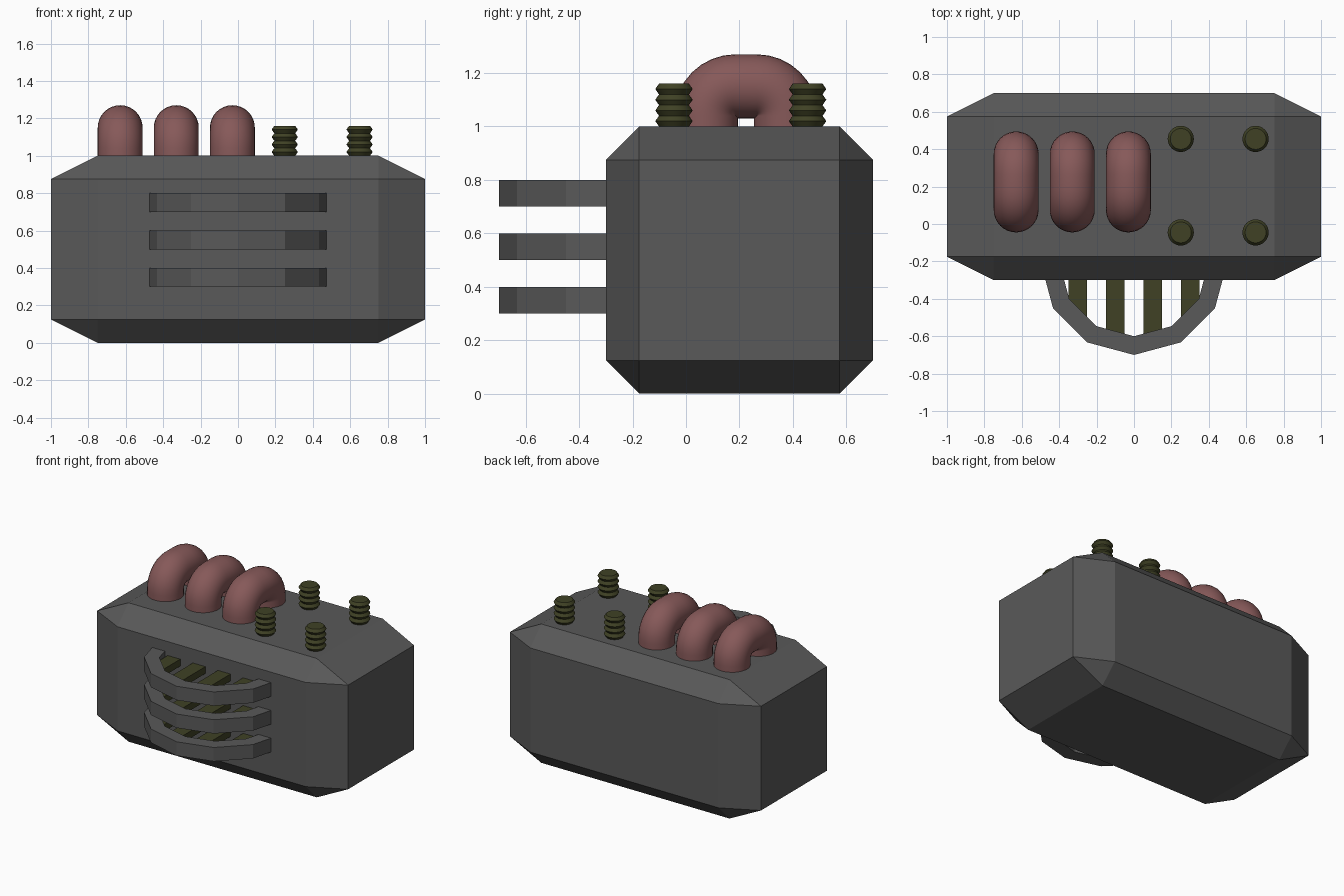
import bpy, bmesh
from math import pi, sin, cos

if "Cube" in bpy.data.objects:
    bpy.data.objects.remove(bpy.data.objects["Cube"])


def material(name, r, g, b):
    m = bpy.data.materials.new(name)
    m.diffuse_color = (r, g, b, 1)
    m.use_nodes = True
    m.node_tree.nodes["Principled BSDF"].inputs["Base Color"].default_value = m.diffuse_color
    return m


GREY = material("dark_grey", 0.1, 0.1, 0.1)
RED = material("dull_red", 0.24, 0.1, 0.1)
OLIVE = material("dark_olive", 0.05, 0.053, 0.018)


def add(name, bm, mat, smooth=False):
    bmesh.ops.recalc_face_normals(bm, faces=bm.faces)
    me = bpy.data.meshes.new(name)
    bm.to_mesh(me)
    bm.free()
    me.materials.append(mat)
    ob = bpy.data.objects.new(name, me)
    bpy.context.collection.objects.link(ob)
    if smooth:
        bpy.context.view_layer.objects.active = ob
        ob.select_set(True)
        bpy.ops.object.shade_smooth_by_angle(angle=pi / 6)
        ob.select_set(False)
    return ob


def loft(bm, rings):
    """Skin a list of closed point rings and cap both ends."""
    vs = [[bm.verts.new(p) for p in ring] for ring in rings]
    n = len(vs[0])
    for a, b in zip(vs, vs[1:]):
        for i in range(n):
            j = (i + 1) % n
            bm.faces.new((a[i], a[j], b[j], b[i]))
    bm.faces.new(vs[0])
    bm.faces.new(vs[-1])


def place(ob, x, y, z):
    ob.location = (x, y, z)


# Body: chamfered cube stretched along x
bm = bmesh.new()
bmesh.ops.create_cube(bm, size=1)
bmesh.ops.bevel(bm, geom=bm.edges[:], offset=0.125, segments=1,
                affect='EDGES', profile=0.5)
bmesh.ops.scale(bm, vec=(2, 1, 1), verts=bm.verts)
place(add("body", bm, GREY), 0, 0.2, 0.5)

# Pipes: rounded arches over the left of the top face
R, HALF, TUBE, SIDES = 0.11, 0.15, 0.12, 32
quarter = [(HALF - R + R * cos(k * pi / 16), 0.04 + R * sin(k * pi / 16), k * pi / 16)
           for k in range(9)]
path = [(HALF, -0.03, 0)] + quarter
path += [(-y, z, pi - a) for y, z, a in reversed(path)]
for i in range(3):
    bm = bmesh.new()
    rings = []
    for y, z, a in path:
        ring = []
        for s in range(SIDES):
            t = 2 * pi * s / SIDES
            d = TUBE * cos(t)
            ring.append((TUBE * sin(t), y + d * cos(a), z + d * sin(a)))
        rings.append(ring)
    loft(bm, rings)
    place(add(f"pipe_{i + 1}", bm, RED, True), -0.63 + 0.3 * i, 0.225, 1)

# Ribbed studs: stacked ridges
for x in (0.25, 0.65):
    for y in (-0.045, 0.455):
        bm = bmesh.new()
        loft(bm, [[((0.07 if k % 2 else 0.056) * cos(2 * pi * s / 32),
                    (0.07 if k % 2 else 0.056) * sin(2 * pi * s / 32), 0.02 * k)
                   for s in range(32)] for k in range(9)])
        place(add("ribbed_stud", bm, OLIVE, True), x, y, 1)

# Front shelves: half of a twelve-sided band, with four slats inside each
for z in (0.35, 0.55, 0.75):
    bm = bmesh.new()
    loft(bm, [[(r * cos(pi + k * pi / 6), r * sin(pi + k * pi / 6), h)
               for r, h in ((0.5, -0.05), (0.5, 0.05), (0.4, 0.05), (0.4, -0.05))]
              for k in range(7)])
    place(add("shelf_band", bm, GREY), 0, -0.2, z)
    for x, front in ((-0.3, -0.51), (-0.1, -0.62), (0.1, -0.62), (0.3, -0.51)):
        bm = bmesh.new()
        bmesh.ops.create_cube(bm, size=1)
        bmesh.ops.scale(bm, vec=(0.1, -0.25 - front, 0.05), verts=bm.verts)
        place(add("shelf_slat", bm, OLIVE), x, (front - 0.25) / 2, z)
